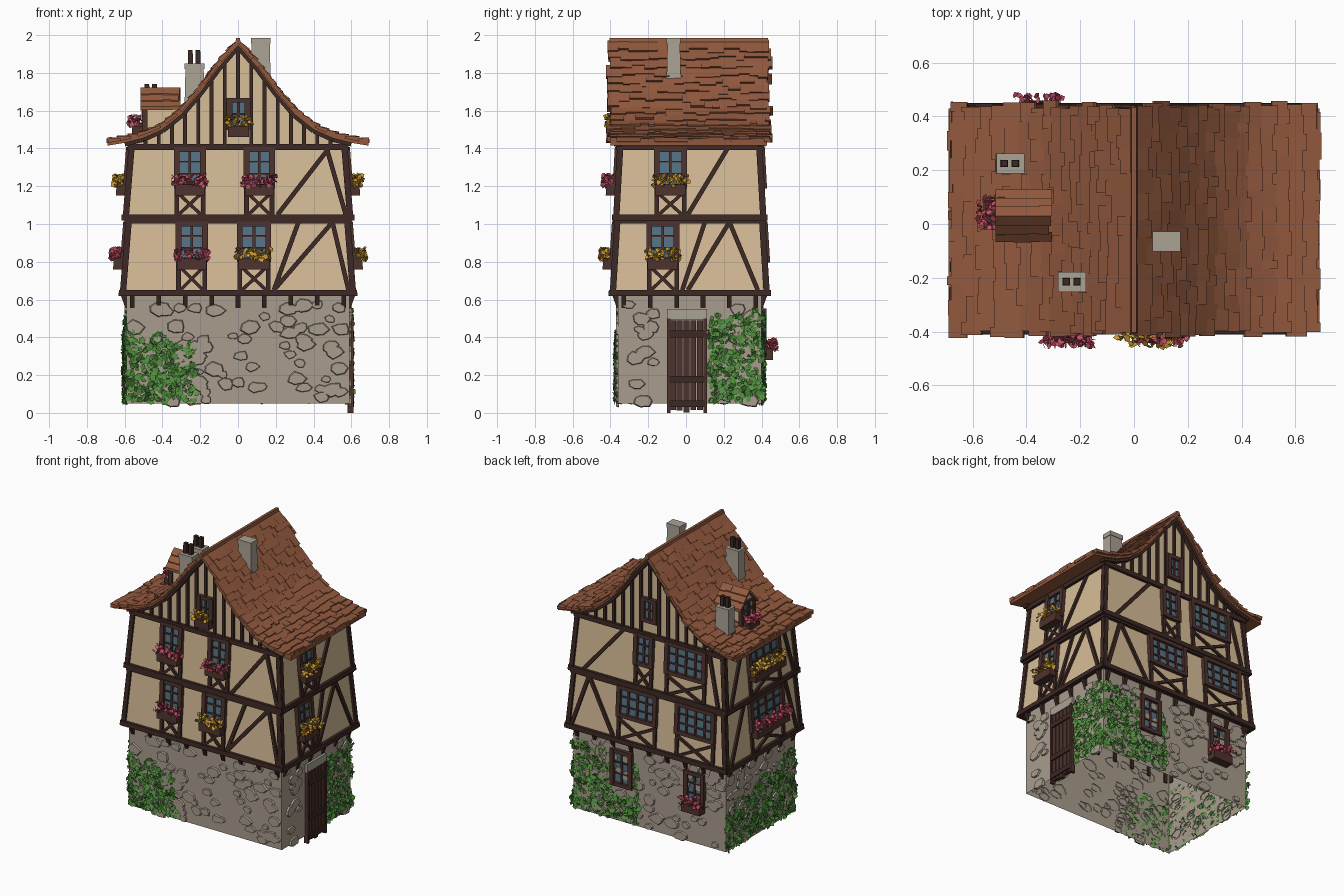
import bpy, bmesh, math, random
from mathutils import Vector

random.seed(7)
R = random.uniform
if "Cube" in bpy.data.objects:
    bpy.data.objects.remove(bpy.data.objects["Cube"])

COLOURS = {
    "plaster": (0.68, 0.51, 0.31), "stone": (0.40, 0.335, 0.27),
    "timber": (0.045, 0.021, 0.017), "dark_wood": (0.075, 0.032, 0.026),
    "roof_tile": (0.29, 0.10, 0.048), "glass": (0.09, 0.17, 0.23),
    "leaf_green": (0.085, 0.28, 0.05), "pink": (0.58, 0.08, 0.13),
    "yellow": (0.62, 0.33, 0.03), "chimney_stone": (0.40, 0.36, 0.30)}
mats = {}
for name, c in COLOURS.items():
    m = bpy.data.materials.new(name)
    m.use_nodes = True
    m.diffuse_color = (*c, 1)
    m.node_tree.nodes["Principled BSDF"].inputs["Base Color"].default_value = (*c, 1)
    mats[name] = m

parts = {}   # part name -> (bmesh, colour)


def add(part, colour, pts, faces):
    bm = parts.setdefault(part, (bmesh.new(), colour))[0]
    vs = [bm.verts.new(p) for p in pts]
    for f in faces:
        bm.faces.new([vs[i] for i in f])


HEXA = [(0, 1, 2, 3), (4, 5, 6, 7), (0, 1, 5, 4), (1, 2, 6, 5), (2, 3, 7, 6), (3, 0, 4, 7)]


def block(part, colour, x0, x1, y0, y1, z0, z1, taper=0):
    t = taper
    add(part, colour, [(x0, y0, z0), (x1, y0, z0), (x1, y1, z0), (x0, y1, z0),
        (x0 + t, y0 + t, z1), (x1 - t, y0 + t, z1), (x1 - t, y1 - t, z1), (x0 + t, y1 - t, z1)], HEXA)


# Storeys: bottom, top, half width low/high, half depth low/high
CY = 0.02
STOREYS = [(0.05, 0.63, 0.59, 0.59, 0.38, 0.38), (0.63, 1.03, 0.612, 0.58, 0.41, 0.385),
           (1.03, 1.42, 0.597, 0.565, 0.392, 0.37), (1.42, 2.0, 0.565, 0.565, 0.37, 0.37)]
SIDES = ("front", "back", "right", "left")


def half(s, z):
    z0, z1, a, b, c, d = STOREYS[s]
    t = (z - z0) / (z1 - z0)
    return a + (b - a) * t, c + (d - c) * t


def on_wall(side, s, u, z, d=0):
    hx, hy = half(s, z)
    return {"front": (u, CY - hy - d, z), "back": (u, CY + hy + d, z),
            "right": (hx + d, u, z), "left": (-hx - d, u, z)}[side]


def beam(part, colour, side, s, a, b, w=0.024, d0=-0.01, d1=0.014):
    a, b = Vector(a), Vector(b)
    n = (b - a).normalized().orthogonal() * w / 2
    q = [a - n, b - n, b + n, a + n]
    add(part, colour, [on_wall(side, s, *p, d) for d in (d0, d1) for p in q], HEXA)


def panel(part, colour, side, s, u0, u1, z0, z1, d0, d1):
    beam(part, colour, side, s, (u0, (z0 + z1) / 2), (u1, (z0 + z1) / 2), z1 - z0, d0, d1)


def leaf(part, colour, c, r, facing=None):
    n = Vector((R(-1, 1), R(-1, 1), R(-1, 1)))
    n = (n + Vector(facing) * 1.6 if facing else n).normalized()
    a = n.orthogonal().normalized()
    b, k = n.cross(a), R(0, 6)
    add(part, colour, [Vector(c) + (a * math.cos(k + i * math.tau / 5) + b * math.sin(k + i * math.tau / 5)) * r * R(0.7, 1.2)
                       for i in range(5)], [range(5)])


def flower_box(side, s, u0, u1, z, colour):
    panel("flower_boxes", "dark_wood", side, s, u0, u1, z - 0.05, z + 0.01, 0.0, 0.06)
    for i in range(int((u1 - u0) * 520)):
        leaf(colour + "_flowers", colour, on_wall(side, s, R(u0 - 0.015, u1 + 0.015), R(z, z + 0.06), R(0.02, 0.08)), R(0.01, 0.017))


def window(side, s, u0, u1, z0, z1, cols=2, rows=3, flowers=None, cross=True):
    panel("window_glass", "glass", side, s, u0, u1, z0, z1, -0.01, 0.006)
    for u in (u0, u1):
        beam("window_frames", "dark_wood", side, s, (u, z0 - 0.012), (u, z1 + 0.012), 0.03, -0.01, 0.026)
    for z in (z0, z1):
        beam("window_frames", "dark_wood", side, s, (u0, z), (u1, z), 0.026, -0.01, 0.024)
    for i in range(1, cols):
        u = u0 + (u1 - u0) * i / cols
        beam("window_bars", "dark_wood", side, s, (u, z0), (u, z1), 0.014, 0, 0.015)
    for i in range(1, rows):
        z = z0 + (z1 - z0) * i / rows
        beam("window_bars", "dark_wood", side, s, (u0, z), (u1, z), 0.009, 0, 0.014)
    if cross:   # cross brace and short posts beneath the sill
        lo, hi = STOREYS[s][0] + 0.01, z0
        beam("timbers", "timber", side, s, (u0, lo), (u1, hi - 0.03), 0.018)
        beam("timbers", "timber", side, s, (u1, lo), (u0, hi - 0.03), 0.018)
        for u in (u0, u1):
            beam("timbers", "timber", side, s, (u, lo), (u, hi))
    if flowers:
        flower_box(side, s, u0 - 0.008, u1 + 0.008, z0, flowers)


# Ground floor shell, open underneath, with raised stones
ring = [(-1, -1), (1, -1), (1, 1), (-1, 1)]
add("ground_floor", "stone", [(x * 0.59, CY + y * 0.38, z) for z in (0.05, 0.64) for x, y in ring], HEXA[2:])
for side in SIDES:
    wide = side in ("front", "back")
    lo, hi = (-0.55, 0.55) if wide else (-0.32, 0.36)
    for i in range(75 if wide else 45):
        u, z, r = R(lo, hi), R(0.06, 0.58), R(0.025, 0.055)
        if side == "right" and -0.17 < u < 0.17 and z < 0.6:
            continue
        k = [(math.cos(j * math.tau / 7) * R(0.8, 1.3), math.sin(j * math.tau / 7) * R(0.6, 0.9)) for j in range(7)]
        rings = [[on_wall(side, 0, max(lo - 0.04, min(hi + 0.04, u + a * r * f)), z + b * r * f, d) for a, b in k]
                 for f, d in ((1, -0.004), (0.85, 0.011))]
        add("wall_stones", "stone", rings[0] + rings[1],
            [range(7, 14)] + [(j, (j + 1) % 7, (j + 1) % 7 + 7, j + 7) for j in range(7)])

# Plastered upper floors with sill beams, corner posts and corbels
for s in (1, 2):
    z0, z1 = STOREYS[s][:2]
    pts = []
    for z in (z0, z1):
        hx, hy = half(s, z)
        pts += [(x * hx, CY + y * hy, z) for x, y in ring]
    add("upper_walls", "plaster", pts, HEXA)
    for side in SIDES:
        i, c = (0, 0) if side in ("front", "back") else (1, CY)
        for z in (z0 + 0.004, z1 - 0.012):
            h = half(s, z)[i] + 0.014
            beam("timbers", "timber", side, s, (c - h, z), (c + h, z), 0.032, -0.01, 0.02)
        for m in (-1, 1):
            beam("timbers", "timber", side, s, (c + m * (half(s, z0)[i] - 0.004), z0), (c + m * (half(s, z1)[i] - 0.004), z1), 0.03)
for side in SIDES:
    n, span, c = (9, 0.56, 0) if side in ("front", "back") else (6, 0.35, CY)
    for i in range(n):
        u = c - span + 2 * span * i / (n - 1)
        add("corbels", "timber", [on_wall(side, 0, u + a, z, d) for a in (-0.012, 0.012)
            for z, d in ((0.555, -0.01), (0.555, 0.006), (0.635, 0.035), (0.635, -0.01))], HEXA)

# Windows
FLOOR1, FLOOR2 = (0.81, 1.0), (1.2, 1.395)
for side, s, u0, u1, cols, flowers in [
        ("front", 1, -0.315, -0.175, 2, "pink"), ("front", 1, 0.01, 0.16, 2, "yellow"),
        ("front", 2, -0.325, -0.185, 2, "pink"), ("front", 2, 0.045, 0.18, 2, "pink"),
        ("right", 1, -0.195, -0.05, 2, "yellow"), ("right", 2, -0.155, -0.01, 2, "yellow"),
        ("left", 1, -0.2, 0.14, 4, "pink"), ("left", 2, -0.18, 0.14, 4, "yellow"),
        ("back", 1, -0.51, -0.23, 4, None), ("back", 1, -0.06, 0.22, 4, None),
        ("back", 2, -0.43, -0.14, 4, None), ("back", 2, -0.02, 0.1, 2, None)]:
    window(side, s, u0, u1, *(FLOOR1 if s == 1 else FLOOR2), cols, 3, flowers)
window("back", 0, 0.14, 0.28, 0.31, 0.54, cross=False)
window("back", 0, -0.42, -0.29, 0.33, 0.54, flowers="pink", cross=False)
window("front", 3, -0.045, 0.05, 1.51, 1.655, 2, 2, "yellow", False)
window("back", 3, -0.045, 0.05, 1.51, 1.655, 2, 2, cross=False)

# Long diagonal braces: side, storey, foot, head
for side, s, foot, head in [
        ("front", 1, 0.19, 0.5), ("front", 1, 0.585, 0.5), ("front", 1, 0.19, 0.32), ("front", 2, 0.21, 0.48),
        ("front", 2, 0.57, 0.47), ("right", 1, 0.01, 0.23), ("right", 1, 0.38, 0.23),
        ("right", 2, 0.01, 0.22), ("right", 1, -0.02, 0.1), ("back", 1, 0.26, 0.46), ("back", 1, 0.58, 0.46),
        ("back", 2, 0.5, 0.2), ("back", 2, -0.54, -0.46), ("left", 1, 0.38, 0.2),
        ("left", 1, -0.34, -0.25), ("left", 2, 0.36, 0.2), ("left", 2, -0.33, -0.24)]:
    z0, z1 = STOREYS[s][:2]
    beam("timbers", "timber", side, s, (foot, z0 + 0.02), (head, z1 - 0.02))

# Sweeping roof profile
PROFILE = [(0, 1.965), (0.1, 1.85), (0.2, 1.715), (0.3, 1.6), (0.4, 1.52), (0.5, 1.475), (0.6, 1.45), (0.69, 1.435)]


def roof_z(x):
    x = abs(x)
    for (a, p), (b, q) in zip(PROFILE, PROFILE[1:]):
        if x <= b:
            return p + (q - p) * (x - a) / (b - a)
    return PROFILE[-1][1]


# Gable walls and studs
xs = [-0.56 + 0.07 * i for i in range(17)]
outline = [(-0.56, 1.41)] + [(x, roof_z(x) - 0.015) for x in xs] + [(0.56, 1.41)]
n = len(outline)
add("gables", "plaster", [(x, y, z) for y in (CY - 0.37, CY + 0.37) for x, z in outline],
    [range(n), range(n, 2 * n)] + [(i, (i + 1) % n, (i + 1) % n + n, i + n) for i in range(n)])
for side in ("front", "back"):
    for i in range(-7, 8):
        u = i * 0.07
        if i:
            beam("gable_studs", "timber", side, 3, (u, 1.42), (u, roof_z(u) - 0.02), 0.02)
    beam("gable_studs", "timber", side, 3, (0, 1.66), (0, 1.94), 0.02)
    for m in (-1, 1):
        for (a, p), (b, q) in zip(PROFILE[:6], PROFILE[1:]):
            beam("barge_boards", "timber", side, 3, (m * a, p - 0.025), (m * b, q - 0.025), 0.03, -0.01, 0.03)


def slope(m, x, y, n):
    t = Vector((0.02, roof_z(abs(x) + 0.01) - roof_z(max(0, abs(x) - 0.01)))).normalized()
    return (m * (x - t.y * n), y, roof_z(x) + t.x * n)


# Roof deck and random shingles in overlapping courses
steps = [0]
while steps[-1] < 0.64:
    x = steps[-1]
    steps.append(x + 0.056 / math.hypot(1, (roof_z(x + 0.02) - roof_z(x)) / 0.02))
for m in (-1, 1):
    for (a, p), (b, q) in zip(PROFILE, PROFILE[1:]):
        add("roof_deck", "roof_tile", [(m * x, y, z + o) for o in (-0.02, 0.0) for x, y, z in
            ((a, -0.4, p), (b, -0.4, q), (b, 0.43, q), (a, 0.43, p))], HEXA)
    for a, b in zip(steps, steps[1:] + [0.67]):
        y, end = -0.41 + R(-0.015, 0.015), 0.44 + R(-0.015, 0.015)
        while y < end:
            w = min(R(0.03, 0.1), end - y + 0.005)
            lo, k = b + R(0.0, 0.022), R(0.012, 0.024)
            q = [(a, y, 0), (a, y + w, 0), (lo, y + w, 0), (lo, y, 0)]
            add("shingles", "roof_tile", [slope(m, x, v, h) for h in (-0.006,) for x, v, _ in q] +
                [slope(m, x, v, h) for (x, v, _), h in zip(q, (0.008, 0.008, k, k))], HEXA)
            y += w
block("ridge_cap", "roof_tile", -0.015, 0.015, -0.41, 0.44, 1.955, 1.985, 0.006)

# Chimneys with clay pots
for x, y, low, top, pots in [(0.12, -0.065, 1.68, 1.985, 0), (-0.23, -0.215, 1.55, 1.85, 2), (-0.46, 0.225, 1.42, 1.67, 2)]:
    block("chimneys", "chimney_stone", x - 0.055, x + 0.055, y - 0.04, y + 0.04, low, top - 0.02, 0.007)
    block("chimneys", "chimney_stone", x - 0.052, x + 0.052, y - 0.037, y + 0.037, top - 0.03, top)
    for i in range(pots):
        px = x - 0.022 + i * 0.04
        block("chimney_pots", "timber", px - 0.014, px + 0.014, y - 0.014, y + 0.014, top - 0.01, top + 0.07, 0.002)

# Dormer on the left slope
block("dormer_walls", "plaster", -0.495, -0.32, -0.035, 0.095, 1.44, 1.64)
block("dormer_window", "glass", -0.5, -0.49, 0, 0.06, 1.53, 1.64)
for y in (-0.035, 0.03, 0.095):
    block("dormer_frame", "dark_wood", -0.508, -0.48, y - 0.011, y + 0.011, 1.45, 1.64)
for z in (1.52, 1.585, 1.64):
    block("dormer_frame", "dark_wood", -0.507, -0.48, -0.04, 0.1, z - 0.008, z + 0.008)
add("dormer_gable", "plaster", [(x, y, z) for x in (-0.495, -0.32) for y, z in ((-0.04, 1.63), (0.1, 1.63), (0.03, 1.71))],
    [(0, 1, 2), (3, 4, 5), (0, 1, 4, 3), (1, 2, 5, 4), (2, 0, 3, 5)])
for m in (-1, 1):
    for r in range(3):
        x = -0.515
        while x < -0.32:
            w = min(R(0.035, 0.08), -0.305 - x)
            a, b = r / 3, (r + 1.15) / 3 + R(0, 0.06)
            q = [(x, a, 0), (x + w, a, 0), (x + w, b, 0.008), (x, b, 0.008)]
            add("dormer_shingles", "roof_tile", [(u, 0.03 + m * 0.09 * t, 1.715 - 0.1 * t + h + k)
                for k in (-0.012, 0.008) for u, t, h in q], HEXA)
            x += w
block("flower_boxes", "dark_wood", -0.56, -0.5, -0.02, 0.09, 1.475, 1.52)
for i in range(60):
    leaf("pink_flowers", "pink", (R(-0.58, -0.51), R(-0.02, 0.1), R(1.515, 1.575)), R(0.01, 0.016))

# Plank door with stone lintel
for i in range(5):
    y = -0.085 + i * 0.036
    block("door", "dark_wood", 0.58, 0.605, y, y + 0.031, R(0, 0.02), 0.49)
for y in (-0.1, 0.092):
    block("door_frame", "dark_wood", 0.58, 0.612, y, y + 0.018, 0, 0.5)
for z in (0.03, 0.16, 0.4):
    block("door_bars", "timber", 0.6, 0.615, -0.09, 0.1, z, z + 0.035)
block("door_lintel", "chimney_stone", 0.57, 0.606, -0.1, 0.11, 0.495, 0.55)

# Ivy: side, range, count, top height at both ends
for side, u0, u1, count, t0, t1, face in [
        ("front", -0.59, -0.23, 520, 0.43, 0.36, (0, -1, 0)), ("right", 0.12, 0.4, 520, 0.5, 0.53, (1, 0, 0)),
        ("back", 0.08, 0.59, 750, 0.46, 0.55, (0, 1, 0)), ("left", -0.35, 0.4, 950, 0.5, 0.33, (-1, 0, 0))]:
    for i in range(count):
        f, g = R(0, 1), R(0, 1)
        top = t0 + (t1 - t0) * f + 0.025 * math.sin(f * 17)
        u = u0 + (u1 - u0) * f + 0.015 * math.sin(g * 14)
        if side == "back" and 0.12 < u < 0.3 and g > 0.42:
            continue
        leaf("ivy", "leaf_green", on_wall(side, 0, min(max(u, -0.585), 0.585), 0.06 + (top - 0.06) * g, R(-0.002, 0.018)), R(0.012, 0.021), face)

for name, (bm, colour) in parts.items():
    bmesh.ops.recalc_face_normals(bm, faces=bm.faces)
    me = bpy.data.meshes.new(name)
    bm.to_mesh(me)
    bm.free()
    me.materials.append(mats[colour])
    bpy.context.scene.collection.objects.link(bpy.data.objects.new(name, me))
